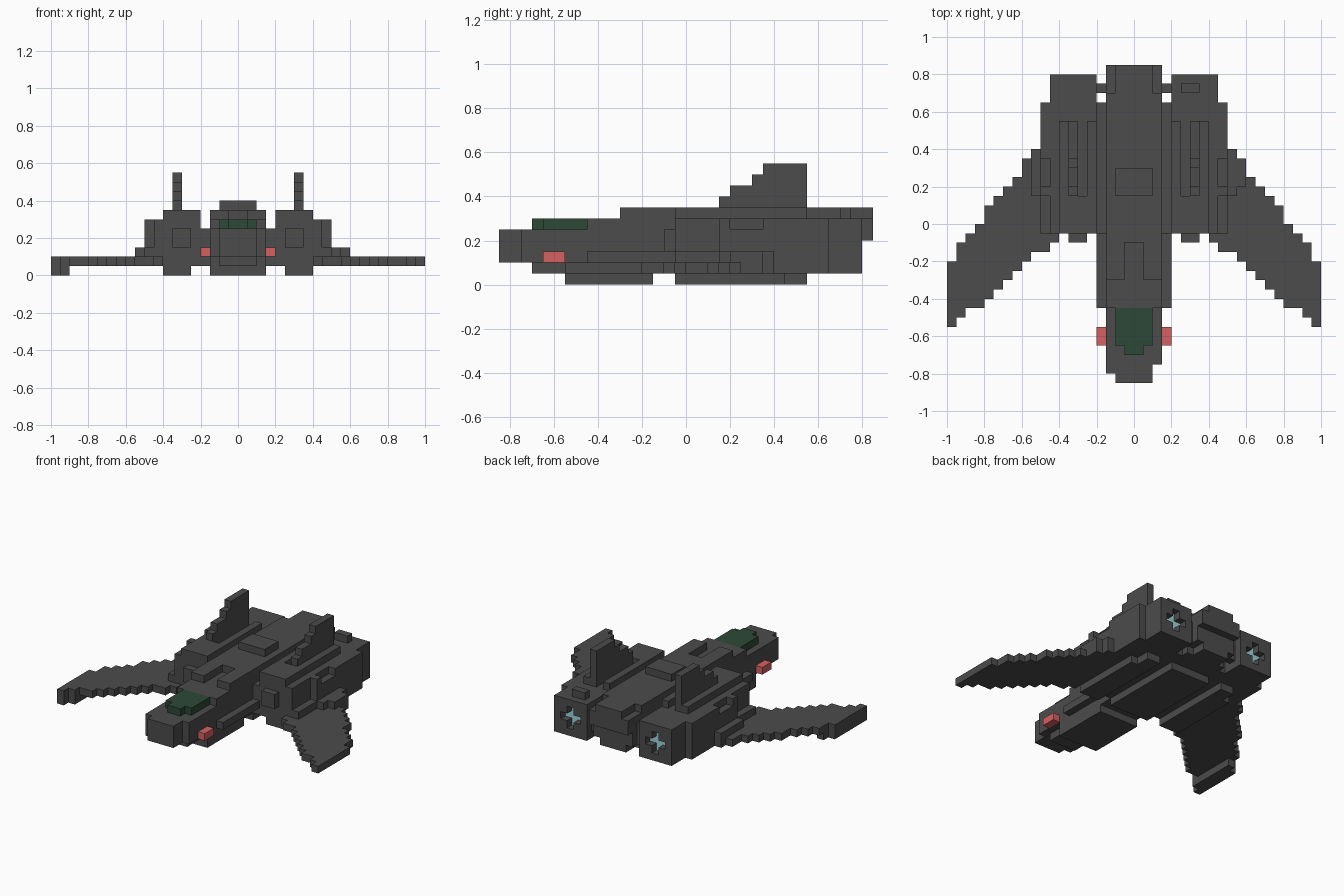
import bpy
import bmesh

if "Cube" in bpy.data.objects:
    bpy.data.objects.remove(bpy.data.objects["Cube"], do_unlink=True)


def material(name, rgb):
    m = bpy.data.materials.new(name)
    m.use_nodes = True
    m.diffuse_color = (*rgb, 1)
    m.node_tree.nodes["Principled BSDF"].inputs["Base Color"].default_value = (*rgb, 1)
    return m


GREY = material("dark grey hull", (0.072, 0.072, 0.072))
GREEN = material("green glass", (0.025, 0.066, 0.04))
RED = material("red gun", (0.66, 0.12, 0.12))
CYAN = material("cyan glow", (0.34, 0.66, 0.72))


def blocks(name, mat, boxes, sides=(1,)):
    """Build one object from boxes (x0, x1, y0, y1, z0, z1), repeated on the given sides."""
    bm = bmesh.new()
    for s in sides:
        for x0, x1, y0, y1, z0, z1 in boxes:
            cube = bmesh.ops.create_cube(bm, size=1)
            for v in cube["verts"]:
                v.co = (s * ((x0 + x1) / 2 + v.co.x * (x1 - x0)),
                        (y0 + y1) / 2 + v.co.y * (y1 - y0),
                        (z0 + z1) / 2 + v.co.z * (z1 - z0))
    bmesh.ops.recalc_face_normals(bm, faces=bm.faces)
    mesh = bpy.data.meshes.new(name)
    bm.to_mesh(mesh)
    bm.free()
    mesh.materials.append(mat)
    obj = bpy.data.objects.new(name, mesh)
    bpy.context.scene.collection.objects.link(obj)
    return obj


BOTH = (1, -1)

# Nose and cockpit
blocks("nose", GREY, [
    (-0.10, 0.10, -0.85, -0.70, 0.10, 0.25),
    (-0.15, -0.10, -0.80, -0.70, 0.10, 0.25),
    (0.10, 0.15, -0.75, -0.70, 0.10, 0.25),
    (-0.15, 0.15, -0.70, -0.45, 0.10, 0.25),
    (-0.10, 0.10, -0.70, -0.45, 0.05, 0.10),
    (-0.15, 0.15, -0.55, -0.45, 0.05, 0.10),
])
blocks("canopy", GREEN, [
    (-0.10, 0.10, -0.65, -0.45, 0.25, 0.30),
    (-0.05, 0.05, -0.70, -0.65, 0.25, 0.30),
])
blocks("side_gun", RED, [(0.15, 0.20, -0.65, -0.55, 0.10, 0.15)], BOTH)

# Central body with a slot behind the cockpit and a stepped tail
blocks("fuselage", GREY, [
    (-0.15, 0.15, -0.45, -0.10, 0.05, 0.30),
    (-0.15, -0.05, -0.30, -0.10, 0.30, 0.35),
    (0.05, 0.15, -0.30, -0.10, 0.30, 0.35),
    (-0.15, 0.15, -0.10, 0.70, 0.05, 0.35),
    (-0.10, 0.10, 0.70, 0.80, 0.05, 0.35),
    (-0.15, 0.15, 0.70, 0.80, 0.10, 0.30),
    (-0.10, 0.10, 0.80, 0.85, 0.20, 0.35),
    (-0.15, 0.15, 0.80, 0.85, 0.20, 0.30),
])
blocks("top_hatch", GREY, [(-0.10, 0.10, 0.15, 0.30, 0.35, 0.40)])
blocks("belly_keel", GREY, [
    (-0.15, 0.15, -0.55, -0.15, 0.0, 0.05),
    (-0.15, 0.15, -0.05, 0.55, 0.0, 0.05),
])

# Ledges and bridges joining the body to the nacelles
blocks("side_ledge", GREY, [
    (0.15, 0.20, -0.45, -0.05, 0.10, 0.15),
    (0.15, 0.20, -0.05, 0.65, 0.05, 0.25),
    (0.15, 0.20, 0.70, 0.75, 0.10, 0.25),
], BOTH)

# Engine nacelles with intakes and grooves beside the fins
blocks("nacelle", GREY, [
    (0.20, 0.45, -0.05, 0.70, 0.05, 0.30),
    (0.45, 0.50, 0.15, 0.65, 0.10, 0.25),
    (0.45, 0.50, 0.15, 0.20, 0.25, 0.30),
    (0.45, 0.50, 0.35, 0.65, 0.25, 0.30),
    (0.25, 0.35, -0.10, -0.05, 0.15, 0.25),
    (0.20, 0.40, -0.05, 0.15, 0.30, 0.35),
    (0.20, 0.25, 0.15, 0.55, 0.30, 0.35),
    (0.35, 0.40, 0.15, 0.55, 0.30, 0.35),
], BOTH)
blocks("left_engine_cap", GREY, [(0.25, 0.35, 0.70, 0.75, 0.30, 0.35)])
blocks("nacelle_keel", GREY, [
    (0.25, 0.35, -0.05, 0.55, 0.0, 0.05),
    (0.35, 0.40, -0.05, 0.45, 0.0, 0.05),
], BOTH)

# Exhaust frame with corner blocks around a cross-shaped glow
frame = [
    (0.20, 0.25, 0.70, 0.80, 0.05, 0.30),
    (0.40, 0.45, 0.70, 0.80, 0.05, 0.30),
    (0.25, 0.40, 0.70, 0.80, 0.05, 0.10),
    (0.25, 0.40, 0.70, 0.80, 0.25, 0.30),
]
frame += [(x, x + 0.05, 0.70, 0.80, z, z + 0.05) for x in (0.25, 0.35) for z in (0.10, 0.20)]
blocks("exhaust_frame", GREY, frame, BOTH)
blocks("exhaust_glow", CYAN, [
    (0.25, 0.40, 0.70, 0.75, 0.15, 0.20),
    (0.30, 0.35, 0.70, 0.75, 0.10, 0.15),
    (0.30, 0.35, 0.70, 0.75, 0.20, 0.25),
], BOTH)

# Stepped tail fins
blocks("tail_fin", GREY, [
    (0.30, 0.35, y, 0.55, 0.30 + 0.05 * i, 0.35 + 0.05 * i)
    for i, y in enumerate((0.15, 0.15, 0.20, 0.30, 0.35))
], BOTH)

# Swept wings: one strip per column from leading to trailing edge
lead = (-0.10, -0.15, -0.15, -0.20, -0.25, -0.30, -0.35, -0.40, -0.45, -0.45, -0.50, -0.55)
trail = (0.65, 0.65, 0.40, 0.35, 0.25, 0.20, 0.15, 0.10, 0.0, -0.05, -0.10, -0.20)
blocks("wing", GREY, [
    (0.40 + 0.05 * i, 0.45 + 0.05 * i, a, b, 0.05, 0.10)
    for i, (a, b) in enumerate(zip(lead, trail))
], BOTH)
blocks("wing_root", GREY, [
    (0.40, 0.45, -0.05, 0.65, 0.10, 0.15),
    (0.45, 0.50, -0.05, 0.65, 0.10, 0.15),
    (0.50, 0.55, 0.15, 0.40, 0.10, 0.15),
], BOTH)
blocks("left_root_step", GREY, [(0.55, 0.60, 0.20, 0.35, 0.10, 0.15)])
blocks("right_wing_tip", GREY, [
    (0.95, 1.0, -0.55, -0.20, 0.0, 0.05),
    (0.90, 0.95, -0.50, -0.15, 0.0, 0.05),
], (-1,))
